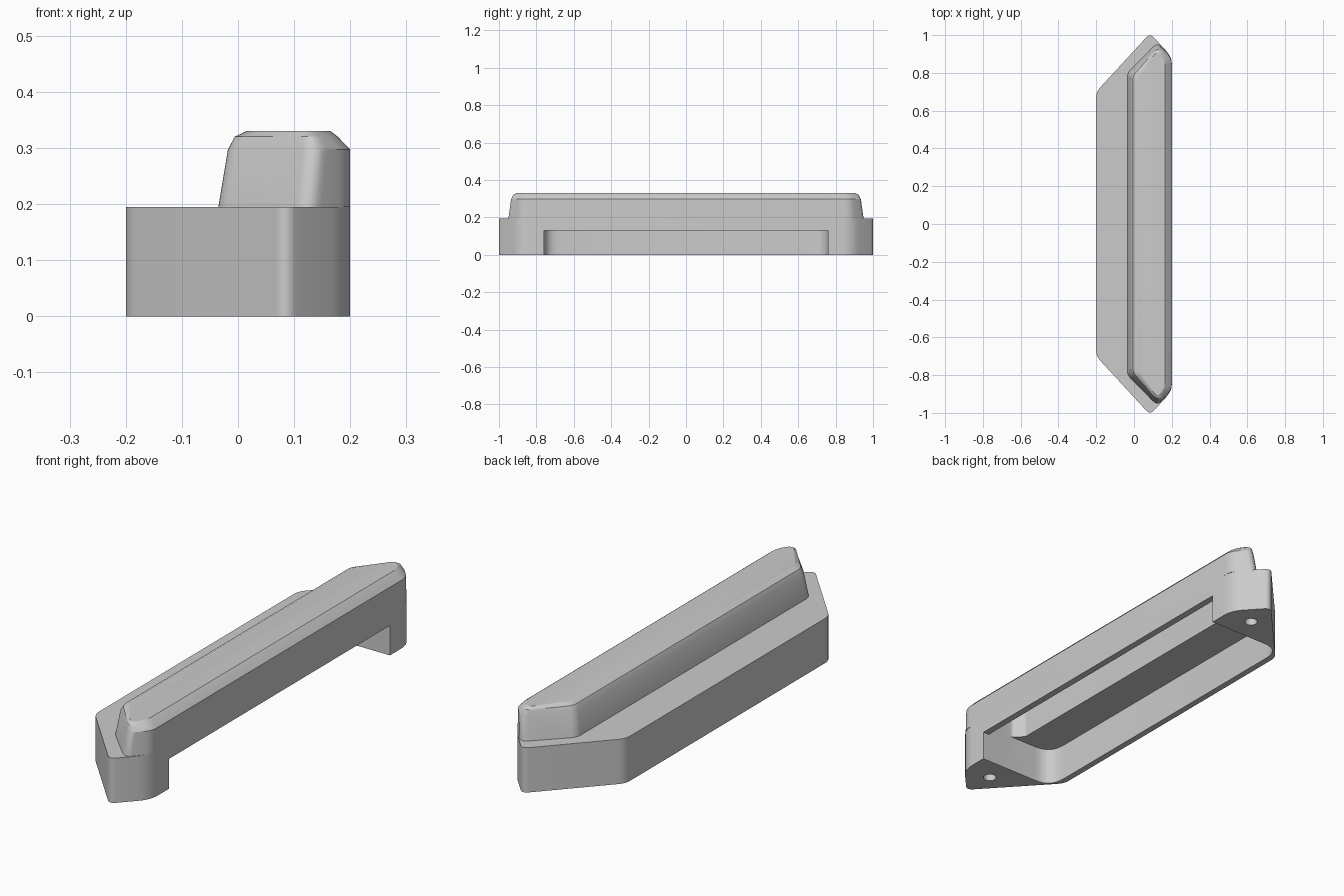
import bpy
import bmesh
import math
from mathutils import Vector

cube = bpy.data.objects.get("Cube")
if cube:
    bpy.data.objects.remove(cube, do_unlink=True)

grey = bpy.data.materials.new("satin grey")
grey.use_nodes = True
grey.diffuse_color = (0.6, 0.6, 0.6, 1)
grey.node_tree.nodes["Principled BSDF"].inputs["Base Color"].default_value = (0.6, 0.6, 0.6, 1)


def outline(half, steps=6):
    """Mirror half an outline across y and round each corner; points are (x, y, radius)."""
    pts = half + [(x, -y, r) for x, y, r in reversed(half)]
    ring = []
    for i, (x, y, r) in enumerate(pts):
        p = Vector((x, y))
        a = p + (Vector(pts[i - 1][:2]) - p).normalized() * r
        b = p + (Vector(pts[(i + 1) % len(pts)][:2]) - p).normalized() * r
        for k in range(steps + 1):
            t = k / steps
            ring.append(a * (1 - t) ** 2 + p * 2 * t * (1 - t) + b * t ** 2)
    return ring


def loft(name, layers):
    """Solid through a stack of (height, outline) layers."""
    bm = bmesh.new()
    rings = [[bm.verts.new((p.x, p.y, z)) for p in ring] for z, ring in layers]
    n = len(rings[0])
    bm.faces.new(rings[0])
    bm.faces.new(rings[-1])
    for lo, hi in zip(rings, rings[1:]):
        for i in range(n):
            j = (i + 1) % n
            bm.faces.new((lo[i], lo[j], hi[j], hi[i]))
    bmesh.ops.recalc_face_normals(bm, faces=bm.faces)
    mesh = bpy.data.meshes.new(name)
    bm.to_mesh(mesh)
    bm.free()
    obj = bpy.data.objects.new(name, mesh)
    bpy.context.collection.objects.link(obj)
    mesh.materials.append(grey)
    return obj


def prism(name, half, z0, z1):
    ring = outline(half)
    return loft(name, [(z0, ring), (z1, ring)])


def cut(obj, cutters):
    bpy.context.view_layer.objects.active = obj
    for c in cutters:
        mod = obj.modifiers.new("cut", "BOOLEAN")
        mod.operation = "DIFFERENCE"
        mod.solver = "EXACT"
        mod.object = c
        bpy.ops.object.modifier_apply(modifier=mod.name)


# Base with pointed ends
base = prism("base", [(-0.2, 0.7, 0.03), (0.085, 1.01, 0.03), (0.2, 0.885, 0.05)], 0, 0.195)

# Raised grip with a sloped back and a bevelled top
grip_layers = [
    (0.195, (-0.035, 0.80), (0.125, 0.962), (0.2, 0.88)),
    (0.297, (-0.018, 0.79), (0.135, 0.948), (0.2, 0.875)),
    (0.32, (-0.006, 0.785), (0.13, 0.937), (0.178, 0.87)),
    (0.33, (0.015, 0.775), (0.125, 0.92), (0.165, 0.86)),
]
grip = loft("grip", [(z, outline([(*a, 0.025), (*b, 0.035), (*c, 0.03)]))
                     for z, a, b, c in grip_layers])

# Hollow underside, side opening and hollow inside the grip
pocket = prism("pocket_cutter", [(-0.172, 0.76, 0.085), (0.17, 0.76, 0.001)], -0.1, 0.165)
opening = prism("opening_cutter", [(0.1, 0.76, 0.001), (0.3, 0.76, 0.001)], -0.1, 0.13)
grip_hollow = prism("grip_cutter", [(0, 0.72, 0.01), (0.04, 0.76, 0.01), (0.17, 0.76, 0.001)], 0.1, 0.3)

# Screw holes in the end posts
holes = []
for side in (-1, 1):
    bpy.ops.mesh.primitive_cylinder_add(vertices=24, radius=0.027, depth=0.3,
                                        location=(0.076, side * 0.866, 0))
    holes.append(bpy.context.object)

cut(base, [pocket, opening, grip_hollow] + holes)
cut(grip, [grip_hollow])
for helper in [pocket, opening, grip_hollow] + holes:
    bpy.data.objects.remove(helper, do_unlink=True)

# Smooth curves, sharp edges
for obj in (base, grip):
    obj.data.materials.clear()
    obj.data.materials.append(grey)
    bpy.ops.object.select_all(action="DESELECT")
    obj.select_set(True)
    bpy.context.view_layer.objects.active = obj
    bpy.ops.object.shade_smooth_by_angle(angle=math.radians(25))
